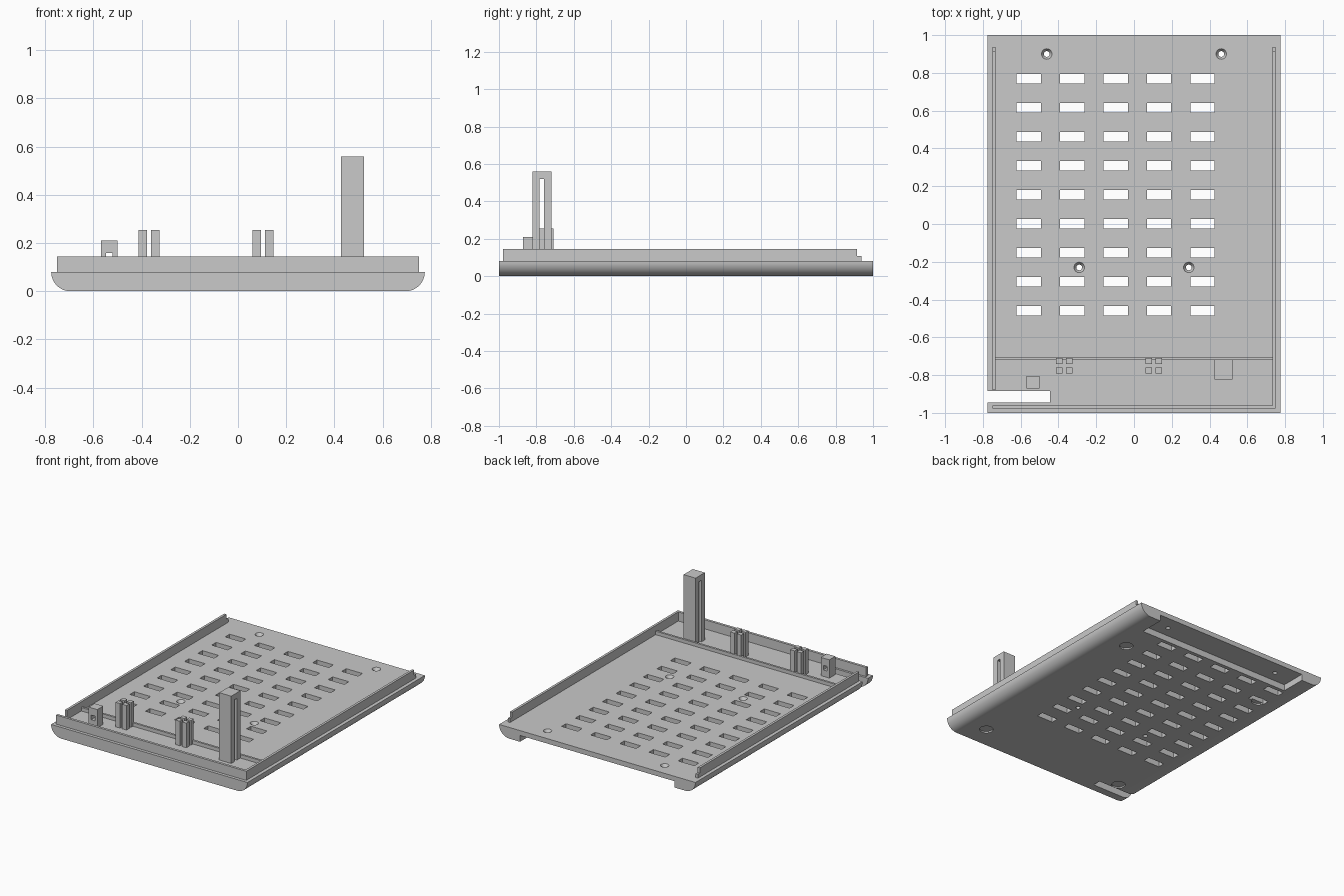
import bpy, bmesh, math
from mathutils import Matrix

if "Cube" in bpy.data.objects:
    bpy.data.objects.remove(bpy.data.objects["Cube"], do_unlink=True)

grey = bpy.data.materials.new("plastic_grey")
grey.use_nodes = True
grey.diffuse_color = (0.585, 0.585, 0.585, 1)
grey.node_tree.nodes["Principled BSDF"].inputs["Base Color"].default_value = grey.diffuse_color

FLOOR = 0.08   # top of the floor plate
RIM = 0.145    # top of the locating lip


def finish(bm, name):
    bmesh.ops.recalc_face_normals(bm, faces=bm.faces)
    me = bpy.data.meshes.new(name)
    bm.to_mesh(me)
    bm.free()
    me.materials.append(grey)
    ob = bpy.data.objects.new(name, me)
    bpy.context.scene.collection.objects.link(ob)
    return ob


def add_box(bm, x0, x1, y0, y1, z0, z1):
    centre = Matrix.Translation(((x0 + x1) / 2, (y0 + y1) / 2, (z0 + z1) / 2))
    size = Matrix.Diagonal((x1 - x0, y1 - y0, z1 - z0, 1))
    bmesh.ops.create_cube(bm, size=1, matrix=centre @ size)


def add_cone(bm, x, y, z0, z1, r0, r1):
    bmesh.ops.create_cone(bm, cap_ends=True, segments=24, radius1=r0, radius2=r1,
                          depth=z1 - z0, matrix=Matrix.Translation((x, y, (z0 + z1) / 2)))


def box(name, *dims):
    bm = bmesh.new()
    add_box(bm, *dims)
    return finish(bm, name)


def prism(name, profile, axis, start, length):
    """Extrude a (u, z) profile along x or y."""
    bm = bmesh.new()
    if axis == "y":
        verts = [bm.verts.new((u, start, z)) for u, z in profile]
        step = (0, length, 0)
    else:
        verts = [bm.verts.new((start, u, z)) for u, z in profile]
        step = (length, 0, 0)
    face = bm.faces.new(verts)
    new = bmesh.ops.extrude_face_region(bm, geom=[face], use_keep_orig=True)["geom"]
    bmesh.ops.translate(bm, vec=step, verts=[v for v in new if isinstance(v, bmesh.types.BMVert)])
    return finish(bm, name)


def cut(ob, bm):
    """Subtract the separate shapes in bm and bake the result."""
    cutter = finish(bm, "cutter")
    cutter.hide_render = True
    mod = ob.modifiers.new("cut", "BOOLEAN")
    mod.operation, mod.solver, mod.object = "DIFFERENCE", "EXACT", cutter
    deps = bpy.context.evaluated_depsgraph_get()
    baked = bpy.data.meshes.new_from_object(ob.evaluated_get(deps))
    ob.modifiers.clear()
    ob.data = baked
    bpy.data.objects.remove(cutter, do_unlink=True)


# Base plate with rounded long edges
r, half = 0.08, 0.775
arc = [(half - r + r * math.sin(a), r - r * math.cos(a))
       for a in (math.pi / 2 * i / 10 for i in range(11))]
plate = prism("base_plate", arc + [(-x, z) for x, z in reversed(arc)], "y", -1, 2)

# Rear recess underneath
bm = bmesh.new()
add_box(bm, -0.61, 0.61, 0.82, 1.1, -0.1, 0.045)
cut(plate, bm)

# Shallow foot dimples
bm = bmesh.new()
for x in (-0.57, 0.57):
    for y in (-0.84, 0.6):
        add_cone(bm, x, y, -0.05, 0.01, 0.045, 0.045)
cut(plate, bm)

# Vent slots and cable notch
bm = bmesh.new()
for col in range(5):
    for row in range(9):
        x, y = -0.557 + 0.23 * col, 0.768 - 0.1535 * row
        add_box(bm, x - 0.064, x + 0.064, y - 0.025, y + 0.025, -0.1, 0.2)
add_box(bm, -1, -0.445, -0.945, -0.885, -0.1, 0.2)
cut(plate, bm)

# Screw holes: through bore, then countersink
holes = [(s * x, y) for s in (-1, 1) for x, y in ((0.462, 0.9), (0.29, -0.23))]
for z0, z1, r0, r1 in ((-0.1, 0.2, 0.015, 0.015), (0.055, 0.085, 0.012, 0.031)):
    bm = bmesh.new()
    for x, y in holes:
        add_cone(bm, x, y, z0, z1, r0, r1)
    cut(plate, bm)

# Locating lip: side walls step down at the rear
for name, x, front in (("left_lip", 0.733, -0.975), ("right_lip", -0.75, -0.88)):
    prism(name, [(front, FLOOR - 0.01), (0.937, FLOOR - 0.01), (0.937, 0.108),
                 (0.915, 0.108), (0.915, RIM), (front, RIM)], "x", x, 0.017)
box("front_lip", -0.75, 0.75, -0.978, -0.96, FLOOR - 0.01, RIM)
box("cross_rib", -0.74, 0.74, -0.72, -0.705, FLOOR - 0.01, 0.105)

# Split clips: four prongs on each
for name, cx in (("right_clip", -0.369), ("left_clip", 0.104)):
    bm = bmesh.new()
    for sx in (-1, 1):
        for sy in (-1, 1):
            x, y = cx + sx * 0.026, -0.75 + sy * 0.025
            add_box(bm, x - 0.017, x + 0.017, y - 0.016, y + 0.016, FLOOR - 0.01, 0.255)
    finish(bm, name)

# Tall slotted pillar
pillar = box("tall_pillar", 0.427, 0.522, -0.822, -0.718, FLOOR - 0.01, 0.56)
bm = bmesh.new()
add_box(bm, 0.3, 0.7, -0.784, -0.758, FLOOR, 0.52)
cut(pillar, bm)

# Small post with a cable hole
post = box("small_post", -0.568, -0.5, -0.872, -0.805, FLOOR - 0.01, 0.21)
bm = bmesh.new()
add_box(bm, -0.548, -0.52, -1, -0.7, 0.125, 0.158)
cut(post, bm)

# Smooth the rounded edges only
bpy.ops.object.select_all(action="DESELECT")
plate.select_set(True)
bpy.context.view_layer.objects.active = plate
bpy.ops.object.shade_smooth_by_angle(angle=math.radians(30))
